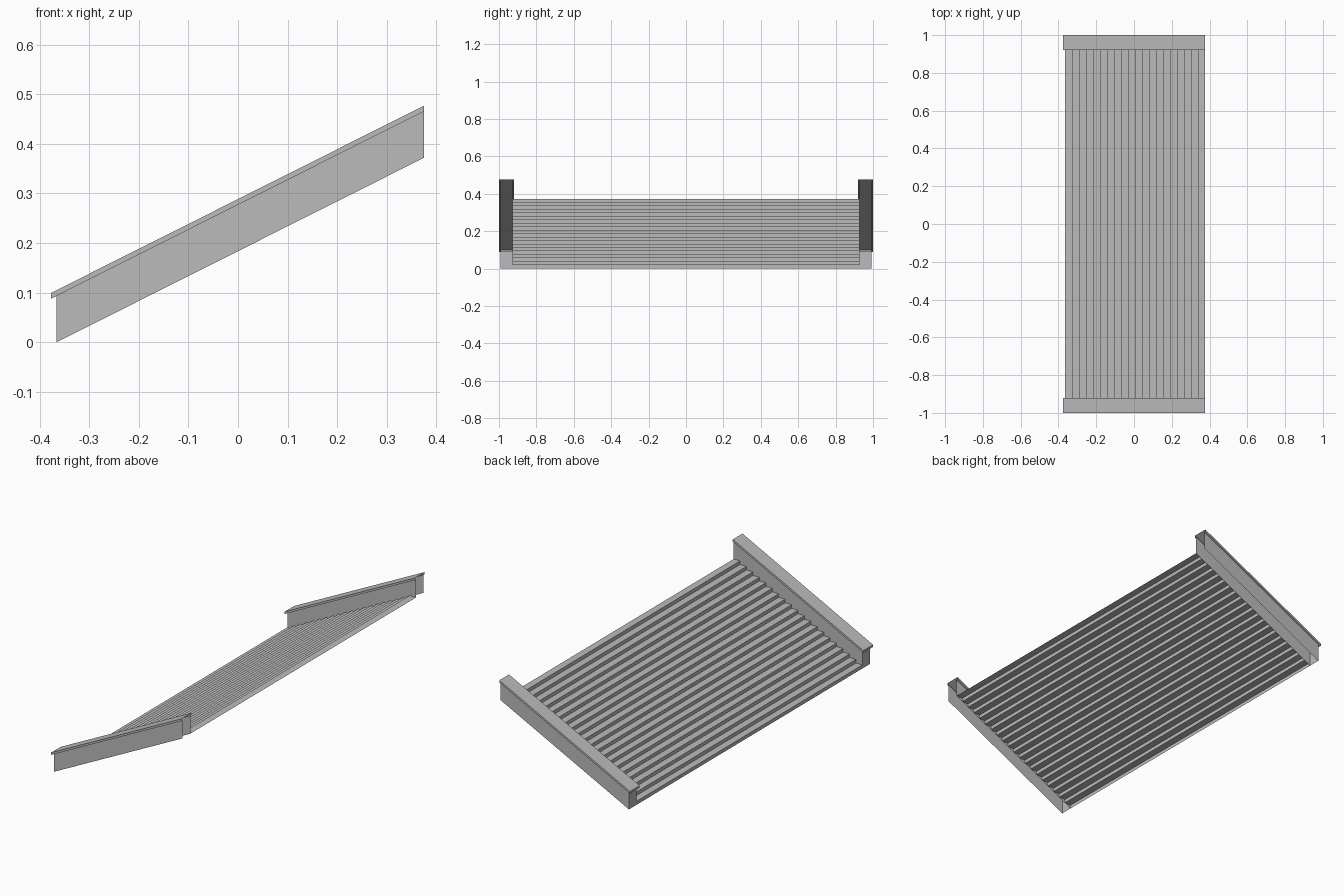
import bpy

SLOPE = 0.502
LOW, HIGH = -0.366, 0.375      # ends of the flight along x
STEPS = 20

old = bpy.data.objects.get("Cube")
if old:
    bpy.data.objects.remove(old, do_unlink=True)

grey = bpy.data.materials.new("concrete_grey")
grey.use_nodes = True
grey.diffuse_color = (0.5, 0.5, 0.5, 1)
grey.node_tree.nodes["Principled BSDF"].inputs["Base Color"].default_value = (0.5, 0.5, 0.5, 1)


def add_object(name, verts, faces):
    mesh = bpy.data.meshes.new(name)
    mesh.from_pydata(verts, [], faces)
    mesh.materials.append(grey)
    obj = bpy.data.objects.new(name, mesh)
    bpy.context.collection.objects.link(obj)
    return obj


def on_slope(x, y, height):
    return (x, y, SLOPE * (x - LOW) + height)


# Stepped deck: a zigzag of risers and treads swept across the width
def build_deck(half_width):
    run = (HIGH - LOW) / STEPS
    rise = run * SLOPE
    profile = [(LOW, 0)]
    for i in range(STEPS):
        x = LOW + i * run
        profile += [(x, (i + 1) * rise), (x + run, (i + 1) * rise)]
    verts = [(x, y, z) for x, z in profile for y in (half_width, -half_width)]
    faces = [(2 * i, 2 * i + 1, 2 * i + 3, 2 * i + 2) for i in range(len(profile) - 1)]
    add_object("stepped_deck", verts, faces)


# Side parapet: hollow sheet, open below and at the high end, with a coping lip
def build_parapet(name, side):
    # each ring: low end x, inner y, outer y, height above the slope line
    rings = [(LOW, 0.928, 0.992, 0),
             (LOW, 0.928, 0.992, 0.0935),
             (LOW - 0.011, 0.92, 1.0, 0.0935),
             (LOW - 0.011, 0.92, 1.0, 0.105)]
    verts = []
    for x, inner, outer, h in rings:
        for px, py in ((HIGH, inner), (x, inner), (x, outer), (HIGH, outer)):
            verts.append(on_slope(px, py * side, h))
    faces = []
    for r in range(len(rings) - 1):
        for k in range(3):
            a = 4 * r + k
            faces.append((a, a + 4, a + 5, a + 1))
    top = 4 * (len(rings) - 1)
    faces.append((top, top + 3, top + 2, top + 1))
    if side < 0:
        faces = [f[::-1] for f in faces]
    add_object(name, verts, faces)


build_deck(0.928)
build_parapet("left_parapet", 1)
build_parapet("right_parapet", -1)
